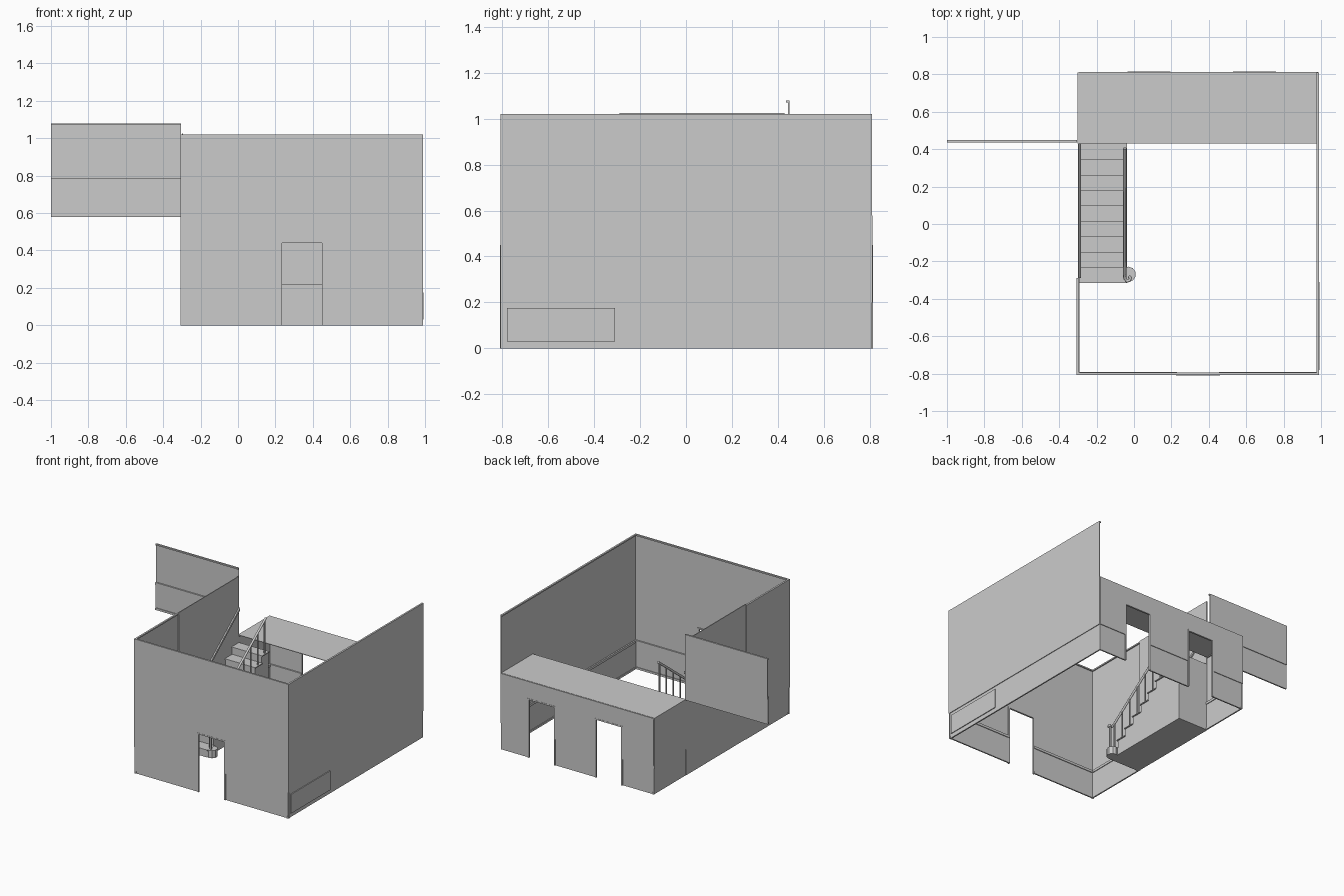
import bpy, bmesh
from mathutils import Vector

if "Cube" in bpy.data.objects:
    bpy.data.objects.remove(bpy.data.objects["Cube"])


def mesh_obj(name, bm):
    bmesh.ops.recalc_face_normals(bm, faces=bm.faces)
    me = bpy.data.meshes.new(name)
    bm.to_mesh(me)
    bm.free()
    ob = bpy.data.objects.new(name, me)
    bpy.context.collection.objects.link(ob)
    return ob


def box(name, x0, x1, y0, y1, z0, z1):
    bm = bmesh.new()
    bmesh.ops.create_cube(bm, size=1)
    for v in bm.verts:
        v.co = Vector(((x0, x1)[v.co.x > 0], (y0, y1)[v.co.y > 0], (z0, z1)[v.co.z > 0]))
    return mesh_obj(name, bm)


def extrude_x(name, yz, x0, x1):
    """Extrude a closed y-z profile along x."""
    bm = bmesh.new()
    f = bm.faces.new([bm.verts.new((x0, y, z)) for y, z in yz])
    r = bmesh.ops.extrude_face_region(bm, geom=[f])
    bmesh.ops.translate(bm, vec=(x1 - x0, 0, 0),
                        verts=[g for g in r["geom"] if isinstance(g, bmesh.types.BMVert)])
    return mesh_obj(name, bm)


def strip(name, axis, a0, a1, pos, depth, z0, z1):
    """Flat slab along an axis; depth is signed, towards the room."""
    p0, p1 = sorted((pos, pos + depth))
    if axis == 'x':
        return box(name, a0, a1, p0, p1, z0, z1)
    return box(name, p0, p1, a0, a1, z0, z1)


def wall(name, axis, a0, a1, pos, inward, z0, z1, doors=(), rail=0.2, head=0.44):
    """Thin wall with door gaps, baseboard, chair rail, crown and door trim."""
    edges = [a0] + [e for d in doors for e in d] + [a1]
    d = 0.005 * inward
    for i in range(0, len(edges), 2):
        s, e = edges[i], edges[i + 1]
        strip(name + "_wainscot", axis, s, e, pos + d, d, z0, z0 + rail)
        strip(name + "_upper", axis, s, e, pos, d, z0 + rail, z1)
        strip(name + "_baseboard", axis, s, e, pos + d, 2 * d, z0, z0 + 0.015)
        strip(name + "_chair_rail", axis, s, e, pos + d * 0.5, 2.6 * d, z0 + rail, z0 + rail + 0.018)
    for s, e in doors:
        strip(name + "_door_header", axis, s, e, pos, d, z0 + head, z1)
        for t in (s - 0.005, e - 0.005):
            strip(name + "_door_jamb", axis, t, t + 0.01, pos - d * 0.3, 2.6 * d, z0, z0 + head)
        strip(name + "_door_head_trim", axis, s - 0.005, e + 0.005, pos - d * 0.3, 2.6 * d,
              z0 + head, z0 + head + 0.01)
    strip(name + "_crown", axis, a0, a1, pos + d * 0.3, 2.4 * d, z1 - 0.01, z1)


def tube(name, pts, r):
    cu = bpy.data.curves.new(name, 'CURVE')
    cu.dimensions = '3D'
    cu.bevel_depth, cu.bevel_resolution, cu.use_fill_caps = r, 1, True
    sp = cu.splines.new('POLY')
    sp.points.add(len(pts) - 1)
    for p, c in zip(sp.points, pts):
        p.co = (*c, 1)
    ob = bpy.data.objects.new(name, cu)
    bpy.context.collection.objects.link(ob)
    return ob


LAND = 0.58          # landing height
Y0, Y1 = -0.31, 0.43  # stair run
N = 9
RUN, RISE = (Y1 - Y0) / N, LAND / (N + 1)

# Room walls
wall("front_wall", 'x', -0.307, 0.99, -0.808, 1, 0, 1.02, doors=[(0.23, 0.455)])
wall("right_wall", 'y', -0.808, 0.81, 0.99, -1, 0, 1.02)
wall("left_wall", 'y', -0.808, -0.29, -0.307, 1, 0, 1.02)
wall("left_rear_wall", 'y', Y1, 0.81, -0.302, 1, 0, LAND)
wall("back_wall", 'x', -0.295, 0.985, 0.813, -1, 0, LAND - 0.002,
     doors=[(-0.03, 0.19), (0.535, 0.755)])

# Raised panel on the right wainscot
strip("right_panel", 'y', -0.78, -0.31, 0.986, 0.006, 0.03, 0.175)

# Upstairs corridor wall
wall("corridor_wall", 'x', -1.0, -0.305, 0.45, -1, LAND, 1.08, rail=0.19)

# Landing floor
box("landing", -0.30, 0.985, Y1, 0.808, LAND - 0.004, LAND)

# Stair side wall with sloped chair rail
box("stair_wall", -0.299, -0.293, -0.29, Y1, 0, 1.025)
extrude_x("sloped_chair_rail", [(Y0 + 0.02, 0.20), (Y1, 0.77), (Y1, 0.79), (Y0 + 0.02, 0.22)],
          -0.293, -0.283)

# Stairs
prof = [(Y0, 0)]
for i in range(N):
    y, z = Y0 + i * RUN, (i + 1) * RISE
    prof += [(y, z), (y + RUN, z)]
prof.append((Y1, 0))
extrude_x("stairs", prof, -0.293, -0.045)
for i in range(N):
    y, z = Y0 + i * RUN, (i + 1) * RISE
    box("tread", -0.293, -0.037, y - 0.006, y + RUN, z - 0.006, z + 0.001)

# Rounded end of the bottom step
bm = bmesh.new()
bmesh.ops.create_cone(bm, cap_ends=True, segments=10, radius1=0.041, radius2=0.041, depth=RISE)
bmesh.ops.translate(bm, vec=(-0.031, Y0 + 0.041, RISE / 2), verts=bm.verts)
mesh_obj("bottom_step_end", bm)

# Handrail with scroll, newel and balusters
XR = -0.05


def rail_z(y):
    return 0.26 + (y + 0.28) * 0.765


tube("handrail", [(XR, 0.405, rail_z(0.405)), (XR, -0.27, rail_z(-0.27)), (XR + 0.002, -0.292, 0.253),
                  (XR + 0.012, -0.306, 0.25), (XR + 0.026, -0.303, 0.25), (XR + 0.032, -0.288, 0.25),
                  (XR + 0.022, -0.278, 0.25)], 0.009)
box("newel", -0.033, -0.021, -0.292, -0.280, RISE, 0.25)
for i in range(N):
    y = Y0 + (i + 0.5) * RUN
    box("baluster", XR - 0.004, XR + 0.004, y - 0.004, y + 0.004, (i + 1) * RISE, rail_z(y))
